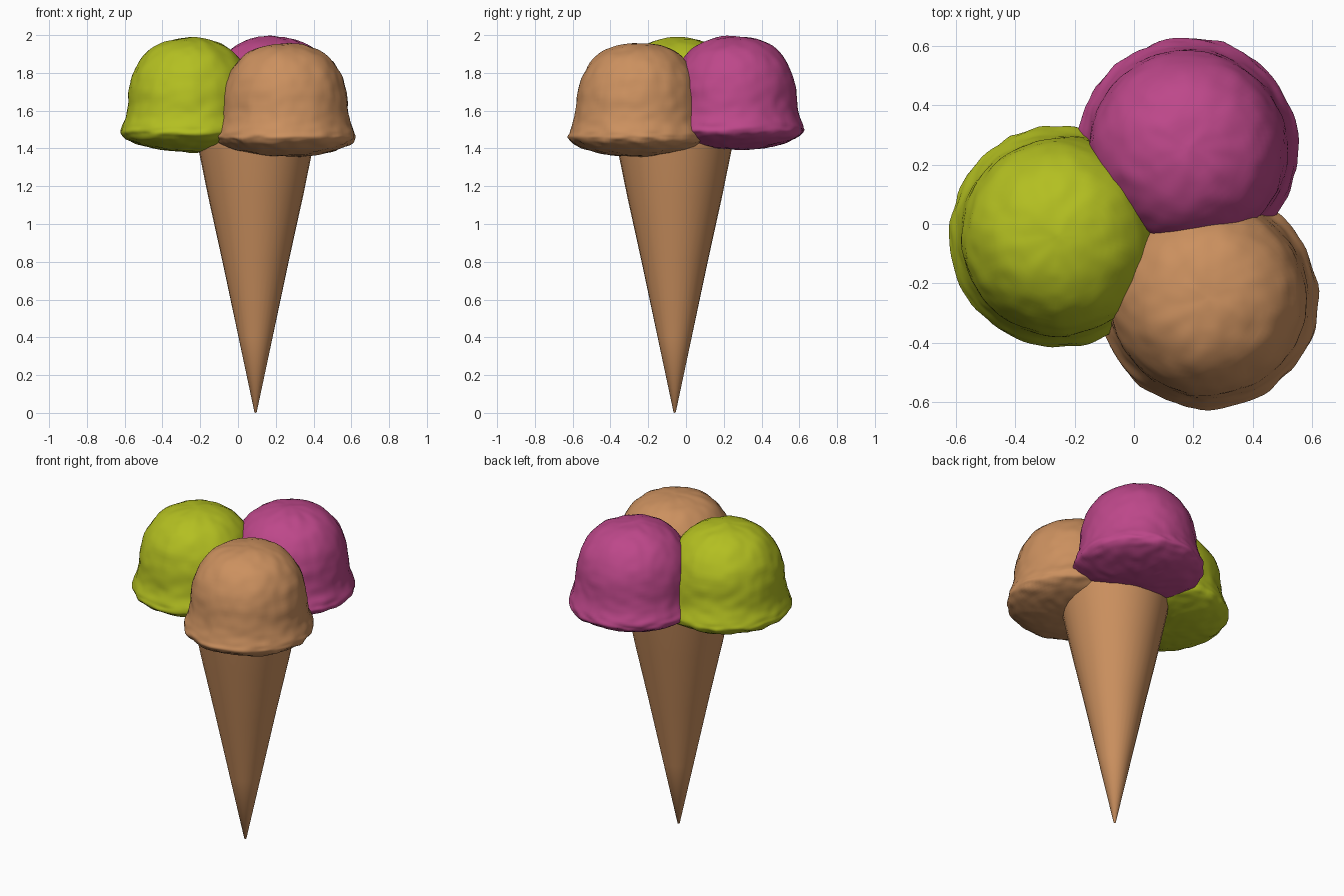
import bpy, bmesh, math
from mathutils import Vector, noise

if "Cube" in bpy.data.objects:
    bpy.data.objects.remove(bpy.data.objects["Cube"])


def material(name, rgb):
    m = bpy.data.materials.new(name)
    m.diffuse_color = (*[(c / 255) ** 2.2 for c in rgb], 1)
    m.use_nodes = True
    m.node_tree.nodes["Principled BSDF"].inputs["Base Color"].default_value = m.diffuse_color
    return m


def smooth_profile(pts, steps):
    # Catmull-Rom curve through (radius, height) points
    out = []
    p = [Vector(q) for q in pts]
    for i in range(len(p) - 1):
        a, b, c, d = p[max(i - 1, 0)], p[i], p[i + 1], p[min(i + 2, len(p) - 1)]
        for s in range(steps):
            t = s / steps
            out.append(0.5 * (2 * b + (c - a) * t + (2 * a - 5 * b + 4 * c - d) * t * t
                              + (3 * b - a - 3 * c + d) * t ** 3))
    return out + [p[-1]]


def lathe(name, profile, centre, sides, mat, bump=None):
    # Revolve a profile around z; the first and last points are poles
    bm = bmesh.new()
    rings = []
    for r, z in profile[1:-1]:
        ring = []
        for i in range(sides):
            a = 2 * math.pi * i / sides
            ring.append(bm.verts.new((max(r, 0.001) * math.cos(a), max(r, 0.001) * math.sin(a), z)))
        rings.append(ring)
    low = bm.verts.new((0, 0, profile[0][1]))
    top = bm.verts.new((0, 0, profile[-1][1]))
    for i in range(sides):
        j = (i + 1) % sides
        bm.faces.new((low, rings[0][j], rings[0][i]))
        bm.faces.new((top, rings[-1][i], rings[-1][j]))
        for u, v in zip(rings, rings[1:]):
            bm.faces.new((u[i], u[j], v[j], v[i]))
    bm.normal_update()
    if bump:
        for v, n in [(v, v.normal.copy()) for v in bm.verts]:
            v.co += n * bump(v.co)
    me = bpy.data.meshes.new(name)
    bm.to_mesh(me)
    bm.free()
    me.materials.append(mat)
    me.shade_smooth()
    ob = bpy.data.objects.new(name, me)
    ob.location = centre
    bpy.context.collection.objects.link(ob)
    return ob


caramel = material("caramel", (202, 143, 95))
berry = material("berry pink", (188, 73, 137))
lime = material("lime green", (178, 190, 38))

# Wafer cone, sides very slightly bowed
cone = [(0, 0), (0.006, 0.004), (0.09, 0.4), (0.175, 0.8), (0.252, 1.15),
        (0.303, 1.4), (0.325, 1.52), (0, 1.52)]
lathe("wafer_cone", cone, (0.093, -0.06, 0), 32, caramel)

# Scoop: dome over a flared skirt with a bulging underside
scoop = smooth_profile([(0, 0), (0.14, 0.008), (0.25, 0.03), (0.33, 0.062), (0.368, 0.095),
                        (0.366, 0.13), (0.345, 0.185), (0.334, 0.25), (0.325, 0.34),
                        (0.294, 0.44), (0.225, 0.533), (0.12, 0.588), (0, 0.605)], 5)


def scoop_bump(seed):
    shift = Vector((seed * 7.3, seed * 3.1, seed * 5.7))

    def bump(co):
        skirt = math.exp(-((co.z - 0.09) / 0.05) ** 2)
        d = noise.noise(co * 7 + shift) * 0.006 + noise.noise(co * 18 + shift) * 0.005
        d += skirt * noise.noise(Vector((co.x * 14, co.y * 14, co.z * 40)) + shift) * 0.009
        return d
    return bump


scoops = [("lime_scoop", (-0.25, -0.042, 1.382), lime),
          ("berry_scoop", (0.182, 0.255, 1.392), berry),
          ("caramel_scoop", (0.25, -0.25, 1.355), caramel)]
for k, (name, centre, mat) in enumerate(scoops):
    lathe(name, scoop, centre, 96, mat, scoop_bump(k + 1))
